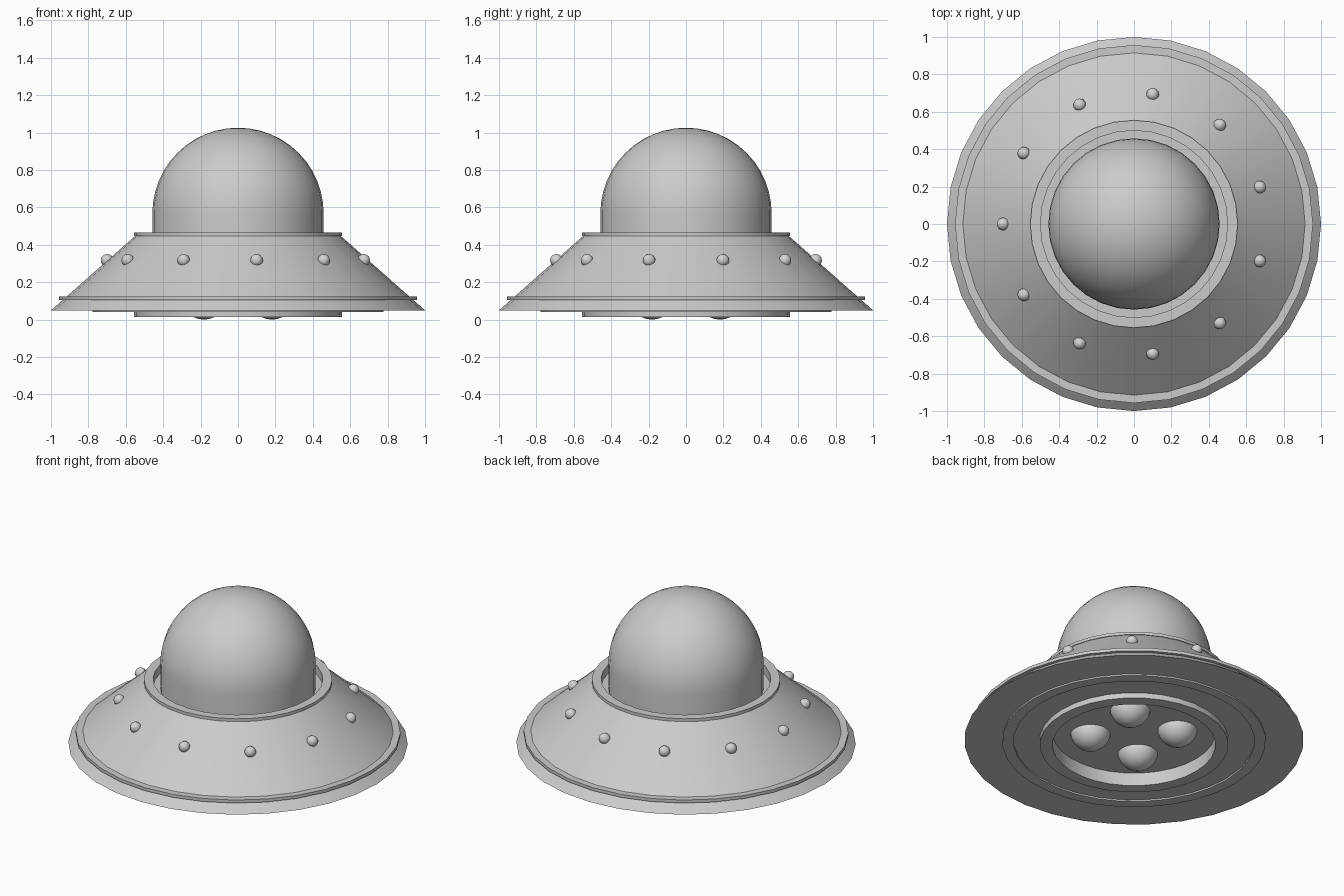
import bpy, bmesh, math
from mathutils import Matrix, Vector

if "Cube" in bpy.data.objects:
    bpy.data.objects.remove(bpy.data.objects["Cube"])

SIDES = 32


def material(name, value):
    m = bpy.data.materials.new(name)
    m.diffuse_color = (value, value, value, 1)
    m.use_nodes = True
    m.node_tree.nodes["Principled BSDF"].inputs["Base Color"].default_value = m.diffuse_color
    return m


HULL = material("hull grey", 0.6)
LIGHT = material("light grey", 0.66)


def finish(name, bm, mat):
    bmesh.ops.remove_doubles(bm, verts=bm.verts, dist=1e-5)
    bmesh.ops.recalc_face_normals(bm, faces=bm.faces)
    me = bpy.data.meshes.new(name)
    bm.to_mesh(me)
    bm.free()
    me.materials.append(mat)
    for p in me.polygons:
        p.use_smooth = True
    me.set_sharp_from_angle(angle=math.radians(30))
    ob = bpy.data.objects.new(name, me)
    bpy.context.collection.objects.link(ob)
    return ob


def lathe(name, profile, mat, closed=False):
    """Turn a (radius, height) profile around the z axis."""
    bm = bmesh.new()
    vs = [bm.verts.new((r, 0, z)) for r, z in profile]
    edges = [bm.edges.new(p) for p in zip(vs, vs[1:])]
    if closed:
        edges.append(bm.edges.new((vs[-1], vs[0])))
    bmesh.ops.spin(bm, geom=vs + edges, cent=(0, 0, 0), axis=(0, 0, 1),
                   angle=math.tau, steps=SIDES, use_merge=False)
    return finish(name, bm, mat)


def ring(name, r0, r1, z0, z1):
    return lathe(name, [(r0, z0), (r1, z0), (r1, z1), (r0, z1)], HULL, True)


def ball(name, loc, radius, u, v, mat, axis=(0, 0, 1)):
    bm = bmesh.new()
    rot = Vector((0, 0, 1)).rotation_difference(Vector(axis)).to_matrix().to_4x4()
    bmesh.ops.create_uvsphere(bm, u_segments=u, v_segments=v, radius=radius,
                              matrix=Matrix.Translation(loc) @ rot)
    return finish(name, bm, mat)


# Saucer: recessed belly, sloping skirt and the well that holds the dome
lathe("saucer_hull", [(0, 0.10), (0.48, 0.10), (0.48, 0.05), (1.0, 0.05),
                      (0.53, 0.465), (0.50, 0.465), (0.50, 0.41), (0, 0.41)], HULL)

# Raised bands
ring("upper_collar", 0.50, 0.555, 0.447, 0.466)
ring("lower_band", 0.90, 0.957, 0.105, 0.125)
ring("belly_outer_ring", 0.71, 0.777, 0.04, 0.055)
ring("belly_inner_ring", 0.48, 0.556, 0.015, 0.055)

# Dome: straight foot under a half sphere
R, ZC = 0.458, 0.568
arc = [(R * math.cos(a), ZC + R * math.sin(a))
       for a in (math.pi / 2 * i / 12 for i in range(12))]
lathe("dome", [(R, 0.405)] + arc + [(0, ZC + R)], HULL)

# Eleven lamps around the skirt
for i in range(11):
    a = math.pi + math.tau * i / 11
    c, s = math.cos(a), math.sin(a)
    ball(f"skirt_lamp_{i + 1}", (0.70 * c, 0.70 * s, 0.317), 0.034, 16, 8, LIGHT,
         (0.66 * c, 0.66 * s, 0.75))

# Four thruster bulbs in the belly recess
for i in range(4):
    a = math.pi / 4 + math.pi / 2 * i
    ball(f"belly_bulb_{i + 1}", (0.257 * math.cos(a), 0.257 * math.sin(a), 0.12),
         0.12, 24, 12, LIGHT)
